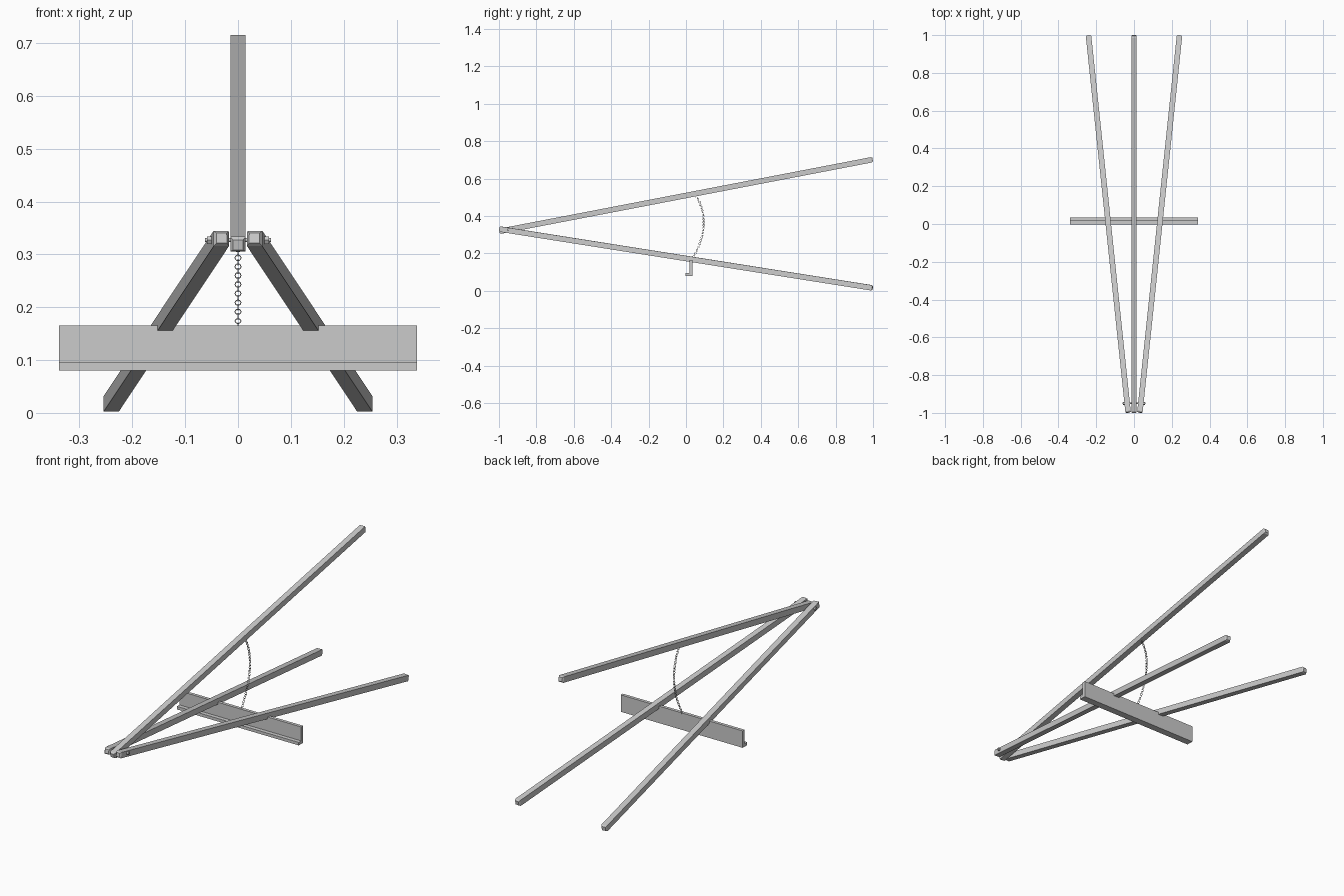
import bpy, bmesh, math
from mathutils import Vector, Matrix

if "Cube" in bpy.data.objects:
    bpy.data.objects.remove(bpy.data.objects["Cube"])

def make_object(name, bm):
    bmesh.ops.recalc_face_normals(bm, faces=bm.faces)
    me = bpy.data.meshes.new(name)
    bm.to_mesh(me)
    bm.free()
    ob = bpy.data.objects.new(name, me)
    bpy.context.collection.objects.link(ob)
    return ob

def bar(name, a, b, w=0.029, chamfer=0.007):
    """Square bar from a to b with chamfered ends."""
    a, b = Vector(a), Vector(b)
    d = (b - a).normalized()
    side = d.cross(Vector((0, 0, 1))).normalized()
    up = side.cross(d)
    bm = bmesh.new()
    rings = []
    for p, k in ((a, 0.68), (a + d * chamfer, 1), (b - d * chamfer, 1), (b, 0.68)):
        rings.append([bm.verts.new(p + (side * sx + up * sz) * w / 2 * k)
                      for sx, sz in ((-1, -1), (1, -1), (1, 1), (-1, 1))])
    for r, s in zip(rings, rings[1:]):
        for i in range(4):
            j = (i + 1) % 4
            bm.faces.new((r[i], r[j], s[j], s[i]))
    bm.faces.new(rings[0])
    bm.faces.new(rings[-1])
    return make_object(name, bm)

def cylinder_x(name, x0, x1, r, sides, y, z):
    bm = bmesh.new()
    bmesh.ops.create_cone(bm, cap_ends=True, segments=sides, radius1=r, radius2=r,
                          depth=abs(x1 - x0),
                          matrix=Matrix.Translation(((x0 + x1) / 2, y, z))
                          @ Matrix.Rotation(math.pi / 2, 4, 'Y'))
    return make_object(name, bm)

# Two splayed legs and the rear leg
for s, label in ((-1, "left"), (1, "right")):
    bar(f"front_leg_{label}", (s * 0.031, -0.998, 0.331), (s * 0.241, 0.998, 0.0155))
bar("rear_leg", (0, -0.998, 0.318), (0, 0.998, 0.702))

# Hinge bolt through the leg tops, with hexagonal nuts
cylinder_x("hinge_bolt", -0.062, 0.062, 0.004, 12, -0.95, 0.327)
for s, label in ((-1, "left"), (1, "right")):
    cylinder_x(f"hinge_nut_{label}", s * 0.048, s * 0.059, 0.008, 6, -0.95, 0.327)

# L-shaped canvas ledge
bm = bmesh.new()
profile = [(-0.002, 0.08), (0.034, 0.08), (0.034, 0.165), (0.018, 0.165),
           (0.018, 0.095), (-0.002, 0.095)]
face = bm.faces.new([bm.verts.new((-0.339, y, z)) for y, z in profile])
ext = bmesh.ops.extrude_face_region(bm, geom=[face], use_keep_orig=True)
bmesh.ops.translate(bm, vec=(0.678, 0, 0),
                    verts=[v for v in ext["geom"] if isinstance(v, bmesh.types.BMVert)])
make_object("canvas_ledge", bm)

# Chain: alternating ring links along a bowed path
P0, P1, P2 = Vector((0, 0.052, 0.512)), Vector((0, 0.148, 0.355)), Vector((0, 0.03, 0.165))
def path(t):
    return P0 * (1 - t) ** 2 + P1 * 2 * t * (1 - t) + P2 * t * t

def add_link(bm, mat, r=0.0055, tube=0.001, n=12, m=5):
    grid = [[bm.verts.new(mat @ Vector((
        (r + tube * math.cos(2 * math.pi * j / m)) * math.cos(2 * math.pi * i / n),
        tube * math.sin(2 * math.pi * j / m),
        (r + tube * math.cos(2 * math.pi * j / m)) * math.sin(2 * math.pi * i / n))))
        for j in range(m)] for i in range(n)]
    for i in range(n):
        for j in range(m):
            f = bm.faces.new((grid[i][j], grid[(i + 1) % n][j],
                              grid[(i + 1) % n][(j + 1) % m], grid[i][(j + 1) % m]))
            f.smooth = True

bm = bmesh.new()
links = 44
for i in range(links):
    t = i / (links - 1)
    d = path(t + 0.01) - path(t - 0.01)
    tilt = Matrix.Rotation(math.atan2(-d.y, d.z) , 4, 'X')
    spin = Matrix.Rotation(math.pi / 2 * (i % 2), 4, 'Z')
    add_link(bm, Matrix.Translation(path(t)) @ tilt @ spin)
make_object("chain", bm)
